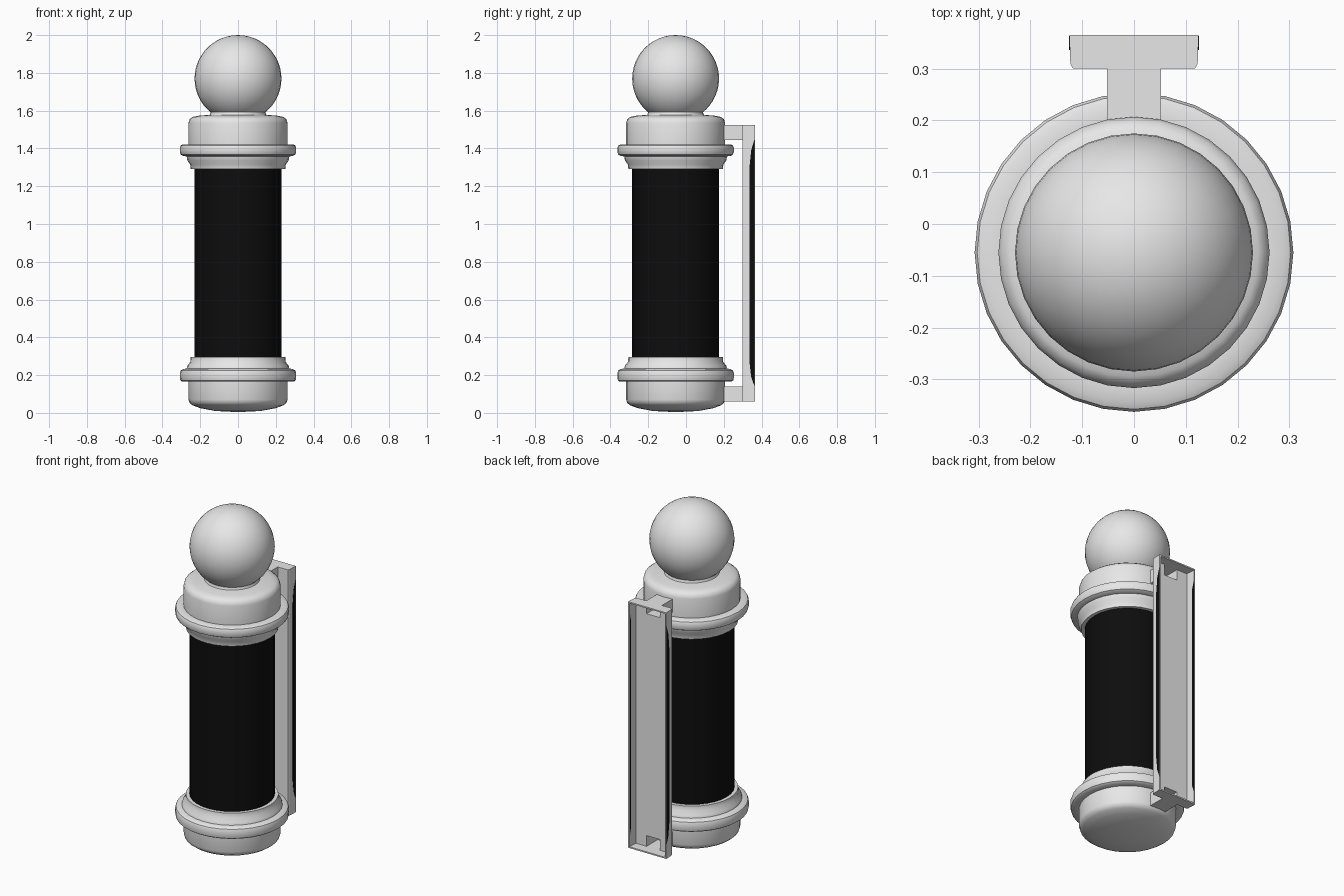
import bpy
import bmesh
import math

cube = bpy.data.objects.get("Cube")
if cube:
    bpy.data.objects.remove(cube, do_unlink=True)

AXIS_Y = -0.055   # the lamp axis sits forward of the wall bracket
SEGMENTS = 32


def material(name, value):
    mat = bpy.data.materials.new(name)
    mat.use_nodes = True
    colour = (value, value, value, 1)
    mat.diffuse_color = colour
    mat.node_tree.nodes["Principled BSDF"].inputs["Base Color"].default_value = colour
    return mat


GREY = material("light_grey", 0.8)
BLACK = material("black", 0.004)


def finish(name, bm, mat, smooth=False):
    bmesh.ops.recalc_face_normals(bm, faces=bm.faces)
    mesh = bpy.data.meshes.new(name)
    bm.to_mesh(mesh)
    bm.free()
    mesh.materials.append(mat)
    obj = bpy.data.objects.new(name, mesh)
    bpy.context.collection.objects.link(obj)
    if smooth:
        bpy.ops.object.select_all(action='DESELECT')
        obj.select_set(True)
        bpy.context.view_layer.objects.active = obj
        bpy.ops.object.shade_smooth_by_angle(angle=math.radians(40))
    return obj


def lathe(name, profile, mat):
    """Spin (radius, z) points around the lamp axis."""
    bm = bmesh.new()
    verts = [bm.verts.new((r, AXIS_Y, z)) for r, z in profile]
    edges = [bm.edges.new(pair) for pair in zip(verts, verts[1:])]
    bmesh.ops.spin(bm, geom=verts + edges, cent=(0, AXIS_Y, 0), axis=(0, 0, 1),
                   angle=math.tau, steps=SEGMENTS)
    bmesh.ops.remove_doubles(bm, verts=bm.verts, dist=0.0005)
    return finish(name, bm, mat, smooth=True)


def add_prism(bm, outline, offset):
    """Extrude a closed outline of 3D points along an offset."""
    face = bm.faces.new([bm.verts.new(p) for p in outline])
    result = bmesh.ops.extrude_face_region(bm, geom=[face], use_keep_orig=True)
    moved = [v for v in result["geom"] if isinstance(v, bmesh.types.BMVert)]
    bmesh.ops.translate(bm, verts=moved, vec=offset)


def add_box(bm, x0, x1, y0, y1, z0, z1):
    add_prism(bm, [(x0, y0, z0), (x1, y0, z0), (x1, y1, z0), (x0, y1, z0)],
              (0, 0, z1 - z0))


# Glass cylinder
lathe("dark_cylinder", [(0.23, 0.28), (0.23, 1.31)], BLACK)

# Lower collar with a shallow domed underside
lathe("base_collar", [
    (0, 0.004), (0.12, 0.01), (0.2, 0.025), (0.24, 0.04), (0.256, 0.052),
    (0.262, 0.07), (0.262, 0.165), (0.295, 0.165), (0.305, 0.172),
    (0.308, 0.185), (0.308, 0.212), (0.303, 0.225), (0.29, 0.232),
    (0.272, 0.235), (0.268, 0.25), (0.252, 0.27), (0.25, 0.297),
    (0.228, 0.297)], GREY)

# Upper collar with a rounded lid and a short neck
lathe("top_collar", [
    (0.228, 1.29), (0.25, 1.29), (0.253, 1.315), (0.268, 1.335),
    (0.272, 1.358), (0.29, 1.36), (0.303, 1.367), (0.308, 1.38),
    (0.308, 1.405), (0.303, 1.416), (0.29, 1.422), (0.262, 1.422),
    (0.262, 1.535), (0.256, 1.555), (0.24, 1.567), (0.21, 1.573),
    (0.15, 1.578), (0.145, 1.59), (0.145, 1.61)], GREY)

# Ball finial
bm = bmesh.new()
bmesh.ops.create_uvsphere(bm, u_segments=SEGMENTS, v_segments=24, radius=0.23)
bmesh.ops.translate(bm, verts=bm.verts, vec=(0, AXIS_Y, 1.77))
finish("ball_finial", bm, GREY, smooth=True)

# Wall channel, open at the back
FRONT, BACK, LOW, HIGH = 0.3, 0.365, 0.06, 1.525
HALF, ARM, ARM_H, T = 0.125, 0.052, 0.08, 0.008
bm = bmesh.new()
add_box(bm, -0.118, 0.118, FRONT, FRONT + T, LOW + ARM_H, HIGH - ARM_H)
for z0 in (LOW, HIGH - T):
    add_box(bm, -0.118, 0.118, FRONT, BACK, z0, z0 + T)
for side in (-1, 1):
    outline = [(0.114, FRONT), (0.119, FRONT + 0.002), (0.123, FRONT + 0.01),
               (HALF, BACK), (HALF - T, BACK), (0.114, FRONT + T)]
    add_prism(bm, [(side * x, y, LOW) for x, y in outline], (0, 0, HIGH - LOW))
    for z0 in (LOW, HIGH - ARM_H):
        x0, x1 = sorted((side * ARM, side * 0.118))
        add_box(bm, x0, x1, FRONT, FRONT + T, z0, z0 + ARM_H)
finish("wall_channel", bm, GREY)

# Hollow arms joining the collars to the channel
for name, z0 in (("lower_arm", LOW), ("upper_arm", HIGH - ARM_H)):
    bm = bmesh.new()
    for z in (z0, z0 + ARM_H - T):
        add_box(bm, -ARM, ARM, 0.18, FRONT + T, z, z + T)
    for x in (-ARM, ARM - T):
        add_box(bm, x, x + T, 0.18, FRONT + T, z0 + T, z0 + ARM_H - T)
    finish(name, bm, GREY)

# Dark tapered strips along the rear half of both channel sides
for name, side in (("left_dark_strip", 1), ("right_dark_strip", -1)):
    bm = bmesh.new()
    strip = [(BACK - 0.002, 0.14), (0.345, 0.19), (0.336, 0.27),
             (0.336, 1.3), (0.345, 1.39), (BACK - 0.002, 1.45)]
    add_prism(bm, [(side * 0.1162, y, z) for y, z in strip], (side * 0.0094, 0, 0))
    finish(name, bm, BLACK)
